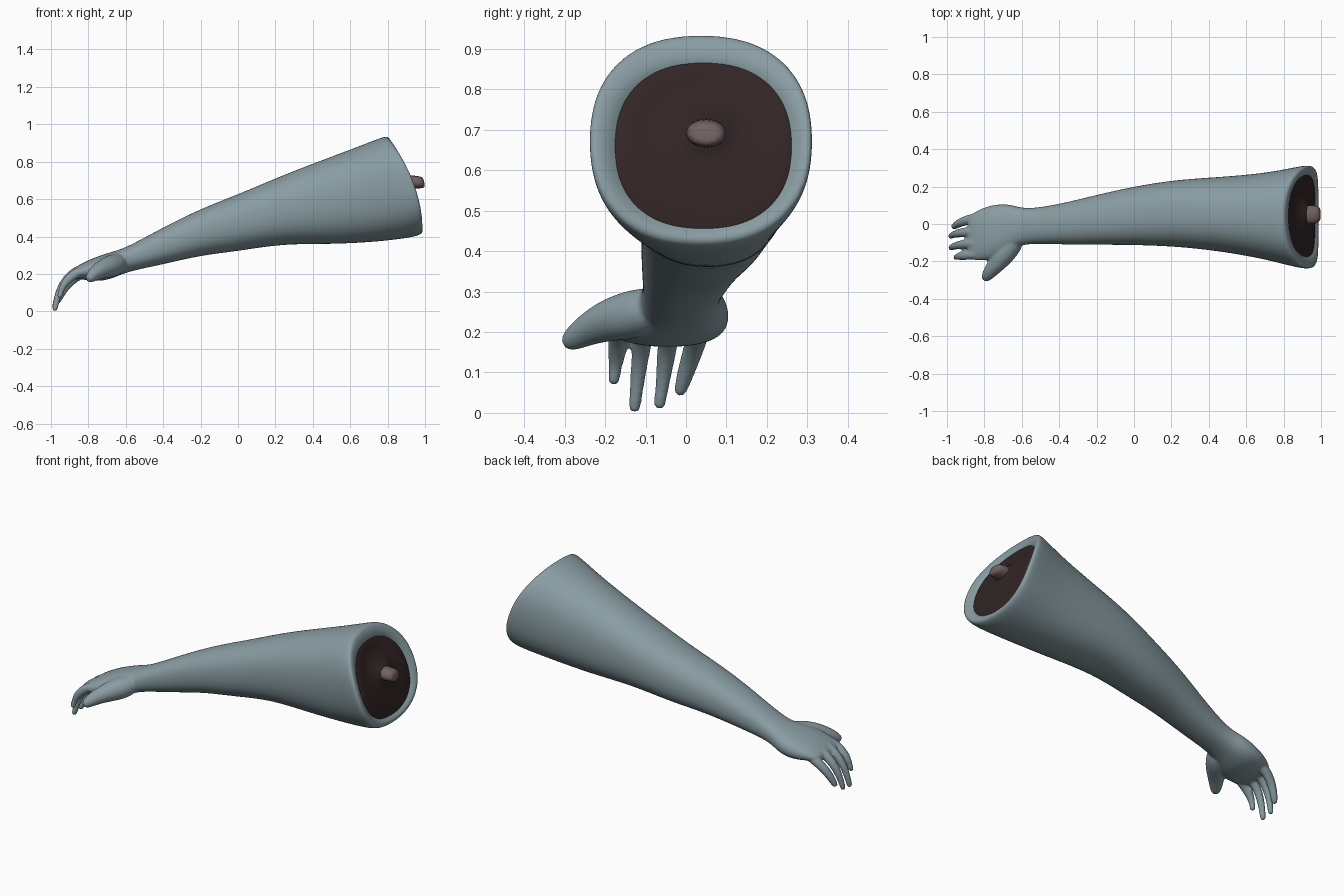
import bpy, bmesh, math
from mathutils import Vector


def material(name, rgb):
    m = bpy.data.materials.new(name)
    m.diffuse_color = (*rgb, 1)
    return m


skin = material("grey blue skin", (0.25, 0.335, 0.365))
flesh = material("dark flesh", (0.032, 0.018, 0.018))
bone = material("dull bone", (0.17, 0.12, 0.12))


def bridge(bm, rings, cap_start=True, cap_end=True):
    rows = [[bm.verts.new(p) for p in r] for r in rings]
    n = len(rows[0])
    for a, b in zip(rows, rows[1:]):
        for i in range(n):
            bm.faces.new((a[i], a[(i + 1) % n], b[(i + 1) % n], b[i]))
    if cap_start:
        bm.faces.new(rows[0][::-1])
    if cap_end:
        bm.faces.new(rows[-1])


def section(xt, zt, xb, zb, y0, y1, bulge=0.0, n=24, power=0.86):
    """Slanted cross-section through a top point, a bottom point and two sides."""
    pts = []
    for i in range(n):
        a = 2 * math.pi * i / n
        c, s = math.cos(a), math.sin(a)
        c = math.copysign(abs(c) ** power, c)
        s = math.copysign(abs(s) ** power, s)
        pts.append(Vector(((xt + xb) / 2 + (xt - xb) / 2 * s + bulge * (1 - s * s),
                           (y0 + y1) / 2 + (y1 - y0) / 2 * c,
                           (zt + zb) / 2 + (zt - zb) / 2 * s)))
    return pts


def tube(bm, path, radii, n=12):
    """Round finger with a domed tip along a path."""
    p = [Vector(v) for v in path]
    end = (p[-1] - p[-2]).normalized()
    p.append(p[-1] + end * radii[-1] * 0.8)
    radii = list(radii) + [radii[-1] * 0.55]
    rings = []
    for i, c in enumerate(p):
        t = (p[min(i + 1, len(p) - 1)] - p[max(i - 1, 0)]).normalized()
        u = t.cross(Vector((0.3, 0.3, 1))).normalized()
        v = t.cross(u)
        rings.append([c + radii[i] * (u * math.cos(2 * math.pi * k / n) + v * math.sin(2 * math.pi * k / n))
                      for k in range(n)])
    bridge(bm, rings)


def finish(bm, name, mat, subsurf=2):
    bmesh.ops.recalc_face_normals(bm, faces=bm.faces)
    for f in bm.faces:
        f.smooth = True
    me = bpy.data.meshes.new(name)
    bm.to_mesh(me)
    bm.free()
    me.materials.append(mat)
    ob = bpy.data.objects.new(name, me)
    bpy.context.collection.objects.link(ob)
    if subsurf:
        s = ob.modifiers.new("round", 'SUBSURF')
        s.levels = s.render_levels = subsurf
    return ob


# Forearm and palm, from knuckles to the rim of the cut end
bm = bmesh.new()
bridge(bm, [section(*s) for s in [
    (-0.90, 0.208, -0.88, 0.170, -0.182, 0.035),
    (-0.87, 0.238, -0.86, 0.176, -0.194, 0.058),
    (-0.80, 0.275, -0.80, 0.164, -0.198, 0.092),
    (-0.72, 0.305, -0.72, 0.160, -0.185, 0.109),
    (-0.65, 0.325, -0.65, 0.185, -0.130, 0.104),
    (-0.58, 0.350, -0.58, 0.215, -0.104, 0.077),
    (-0.40, 0.450, -0.40, 0.250, -0.110, 0.106),
    (-0.20, 0.550, -0.20, 0.299, -0.112, 0.157),
    (0.00, 0.626, 0.00, 0.320, -0.113, 0.202),
    (0.20, 0.713, 0.24, 0.361, -0.121, 0.238),
    (0.40, 0.792, 0.50, 0.356, -0.145, 0.252),
    (0.60, 0.867, 0.75, 0.370, -0.187, 0.272, 0.02),
    (0.74, 0.922, 0.91, 0.390, -0.232, 0.305, 0.04),
    (0.79, 0.940, 0.975, 0.405, -0.244, 0.318, 0.05),
    (0.81, 0.930, 0.992, 0.425, -0.236, 0.310, 0.05),
    (0.835, 0.870, 0.980, 0.445, -0.182, 0.268, 0.03),
    (0.80, 0.840, 0.945, 0.470, -0.16, 0.245, 0.02),
]])

# Thumb
tube(bm, [(-0.62, -0.06, 0.265), (-0.675, -0.135, 0.242), (-0.715, -0.19, 0.23),
          (-0.76, -0.243, 0.207), (-0.79, -0.283, 0.180)],
     [0.055, 0.064, 0.055, 0.042, 0.030])

# Four curled fingers, index to little
for path in [
    [(-0.81, -0.155, 0.228), (-0.89, -0.166, 0.193), (-0.94, -0.172, 0.135), (-0.952, -0.178, 0.083)],
    [(-0.81, -0.095, 0.236), (-0.90, -0.106, 0.198), (-0.957, -0.116, 0.115), (-0.979, -0.127, 0.015)],
    [(-0.81, -0.035, 0.234), (-0.90, -0.043, 0.194), (-0.957, -0.052, 0.115), (-0.980, -0.065, 0.023)],
    [(-0.80, 0.035, 0.222), (-0.88, 0.026, 0.180), (-0.935, 0.006, 0.120), (-0.963, -0.014, 0.055)],
]:
    tube(bm, path, [0.030, 0.028, 0.024, 0.018])

arm = finish(bm, "forearm_and_hand", skin)
r = arm.modifiers.new("merge", 'REMESH')
r.mode = 'VOXEL'
r.voxel_size = 0.0065
r.use_smooth_shade = True
s = arm.modifiers.new("soften", 'SMOOTH')
s.factor = 0.5
s.iterations = 5

# Dark flesh dished into the cut end, rising a little to the bone
bm = bmesh.new()
bridge(bm, [section(*s) for s in [
    (0.805, 0.888, 0.962, 0.428, -0.200, 0.285, 0.025),
    (0.835, 0.858, 0.974, 0.448, -0.172, 0.260, 0.032),
    (0.850, 0.790, 0.955, 0.550, -0.085, 0.180, 0.018),
    (0.905, 0.738, 0.935, 0.640, -0.010, 0.112, 0.0),
    (0.935, 0.720, 0.945, 0.660, 0.010, 0.095, 0.0),
]], cap_start=False)
finish(bm, "cut_flesh", flesh)

# Broken bone stub
bm = bmesh.new()
bridge(bm, [section(*s, n=8) for s in [
    (0.88, 0.735, 0.88, 0.650, -0.005, 0.108),
    (0.955, 0.728, 0.960, 0.653, -0.006, 0.105),
    (0.985, 0.722, 0.998, 0.657, 0.004, 0.098),
    (0.992, 0.708, 1.000, 0.672, 0.025, 0.080),
]])
finish(bm, "bone_stub", bone, 1)
